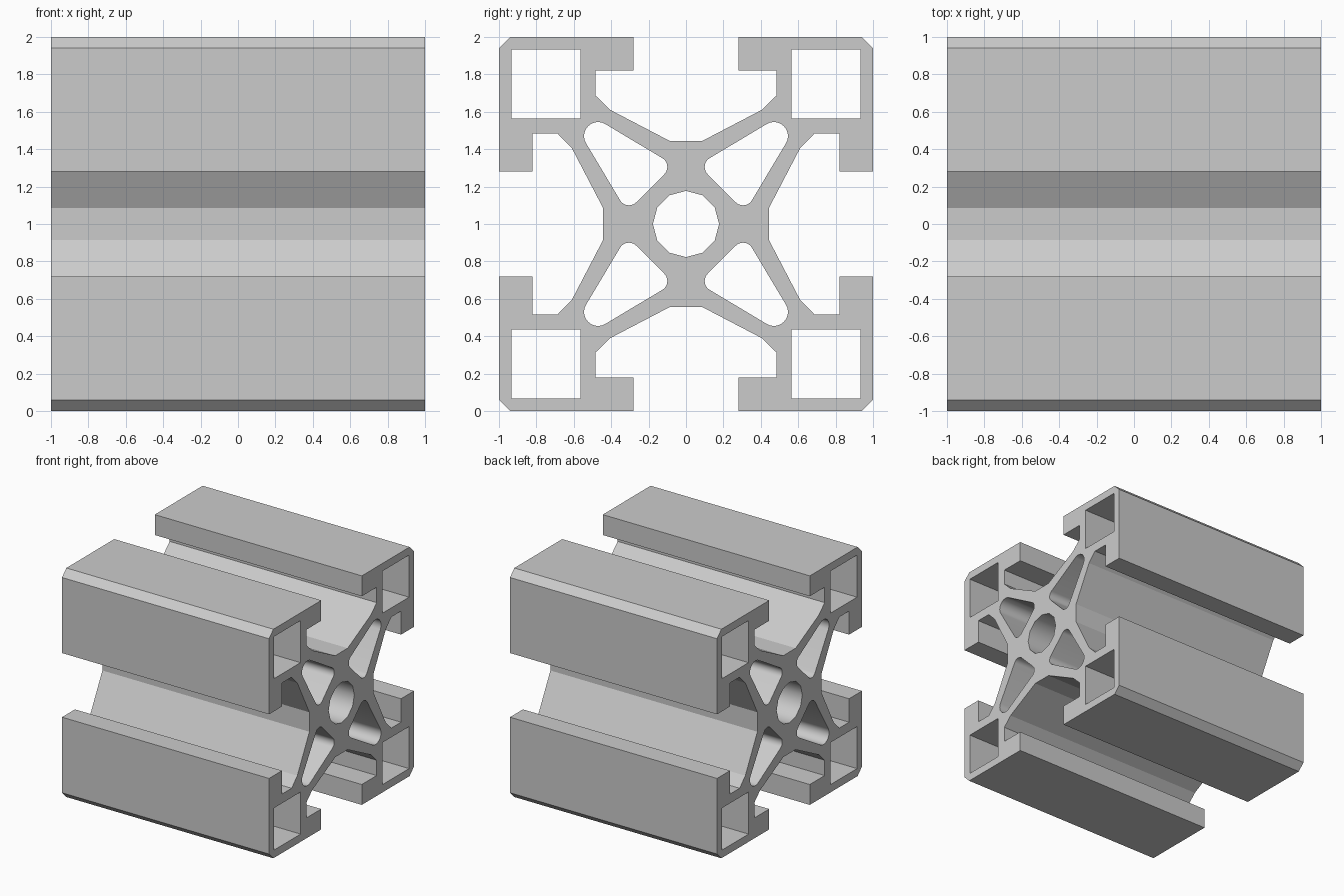
import bpy, bmesh
from math import radians, sin, cos, pi, hypot
from mathutils import Matrix

if "Cube" in bpy.data.objects:
    bpy.data.objects.remove(bpy.data.objects["Cube"])


def arc(cx, cy, r, a0, a1, n):
    return [(cx + r * cos(radians(a0 + (a1 - a0) * i / n)),
             cy + r * sin(radians(a0 + (a1 - a0) * i / n))) for i in range(n + 1)]


def turn(points, k):
    # quarter turns clockwise
    for _ in range(k):
        points = [(y, -x) for x, y in points]
    return points


# Outer outline: half a corner, mirrored on the diagonal, then turned four times
half = [(0.085, 0.443), (0.405, 0.61), (0.485, 0.688), (0.485, 0.822),
        (0.28, 0.822), (0.28, 1), (0.94, 1)]
corner = half + [(y, x) for x, y in reversed(half)]
outline = [p for k in range(4) for p in turn(corner, k)]

# Holes: twelve-sided bore, square corner tubes, rounded triangular web pockets
bore = arc(0, 0, 0.177, 0, 330, 11)
square = [(0.565, 0.565), (0.932, 0.565), (0.932, 0.932), (0.565, 0.932)]
pocket = (arc(0.47, 0.47, 0.075, -30.8, 120.8, 16)
          + arc(0.155, 0.305, 0.055, 120.8, 225, 10)
          + arc(0.305, 0.155, 0.055, 225, 329.2, 10))
loops = [outline, bore] + [turn(h, k) for h in (square, pocket) for k in range(4)]

# Extruded bar along x
curve = bpy.data.curves.new("slotted_bar_profile", 'CURVE')
curve.dimensions = '2D'
curve.fill_mode = 'BOTH'
curve.extrude = 1
for loop in loops:
    spline = curve.splines.new('POLY')
    spline.points.add(len(loop) - 1)
    for point, (x, y) in zip(spline.points, loop):
        point.co = (x, y, 0, 1)
    spline.use_cyclic_u = True
bar = bpy.data.objects.new("slotted_bar", curve)
bpy.context.collection.objects.link(bar)
bpy.context.view_layer.objects.active = bar
bar.select_set(True)
bpy.ops.object.convert(target='MESH')
bar = bpy.context.object
bar.name = "slotted_bar"

# Weld the caps and stand the section upright
mesh = bar.data
bm = bmesh.new()
bm.from_mesh(mesh)
bmesh.ops.remove_doubles(bm, verts=bm.verts, dist=1e-4)
bm.transform(Matrix(((0, 0, 1, 0), (1, 0, 0, 0), (0, 1, 0, 1), (0, 0, 0, 1))))
bmesh.ops.recalc_face_normals(bm, faces=bm.faces)
bm.to_mesh(mesh)
bm.free()

# Smooth pocket corners and bore, crisp outer faces
bpy.ops.object.shade_smooth_by_angle(angle=radians(12))
for edge in mesh.edges:
    a, b = (mesh.vertices[i].co for i in edge.vertices)
    if abs(a.x - b.x) > 1 and hypot(a.y, a.z - 1) < 0.2:
        edge.use_edge_sharp = False
